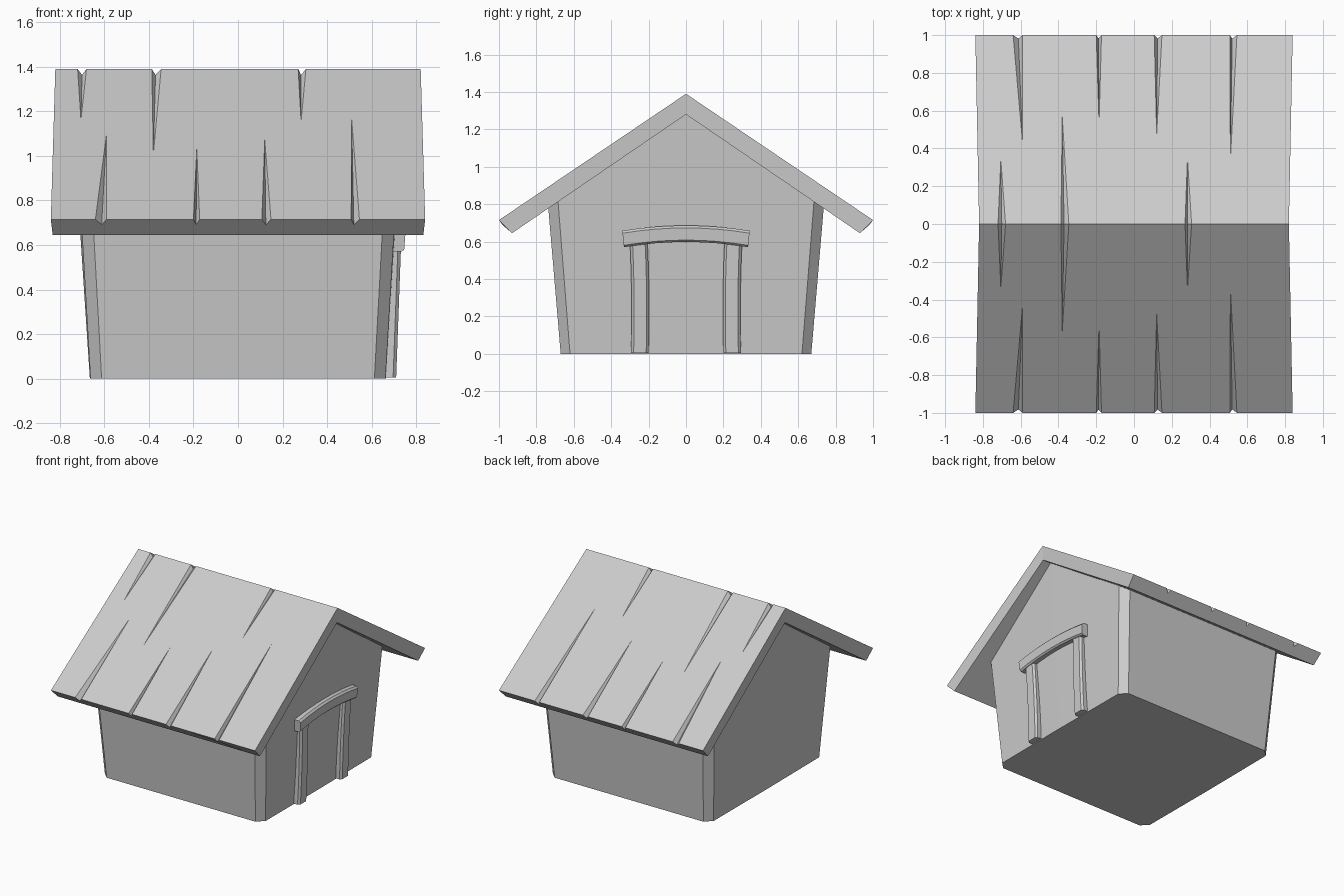
import bpy, bmesh

if "Cube" in bpy.data.objects:
    bpy.data.objects.remove(bpy.data.objects["Cube"], do_unlink=True)

grey = bpy.data.materials.new("plain grey")
grey.use_nodes = True
COLOUR = (0.6, 0.6, 0.6, 1)
grey.diffuse_color = COLOUR
grey.node_tree.nodes["Principled BSDF"].inputs["Base Color"].default_value = COLOUR


def finish(name, bm):
    bmesh.ops.remove_doubles(bm, verts=bm.verts, dist=0.0001)
    bmesh.ops.recalc_face_normals(bm, faces=bm.faces)
    mesh = bpy.data.meshes.new(name)
    bm.to_mesh(mesh)
    bm.free()
    mesh.materials.append(grey)
    obj = bpy.data.objects.new(name, mesh)
    bpy.context.collection.objects.link(obj)
    return obj


def add_face(bm, points):
    bm.faces.new([bm.verts.new(p) for p in points])


def loft(name, rings):
    """Closed skin through matching rings of points, capped at both ends."""
    bm = bmesh.new()
    loops = [[bm.verts.new(p) for p in ring] for ring in rings]
    n = len(loops[0])
    for a, b in zip(loops, loops[1:]):
        for i in range(n):
            j = (i + 1) % n
            bm.faces.new((a[i], a[j], b[j], b[i]))
    bm.faces.new(loops[0])
    bm.faces.new(loops[-1])
    return finish(name, bm)


# House body: flared walls, cut corners, faintly peaked gables
bm = bmesh.new()
for s in (-1, 1):
    foot, apex = (s * 0.665, 0, 0), (s * 0.75, 0, 1.29)
    for t in (-1, 1):
        low_end, low_side = (s * 0.662, t * 0.62, 0), (s * 0.612, t * 0.67, 0)
        top_end, top_side = (s * 0.71, t * 0.685, 0.825), (s * 0.655, t * 0.737, 0.79)
        add_face(bm, [foot, low_end, top_end, apex])
        add_face(bm, [low_end, low_side, top_side, top_end])
for t in (-1, 1):
    low = [(s * 0.612, t * 0.67, 0) for s in (-1, 1)]
    top = [(s * 0.655, t * 0.737, 0.79) for s in (1, -1)]
    add_face(bm, low + top)
    add_face(bm, [(-0.75, 0, 1.29), (-0.71, t * 0.685, 0.825), top[1], top[0],
                  (0.71, t * 0.685, 0.825), (0.75, 0, 1.29)])
add_face(bm, [(-0.665, 0, 0), (-0.662, -0.62, 0), (-0.612, -0.67, 0), (0.612, -0.67, 0),
              (0.662, -0.62, 0), (0.665, 0, 0), (0.662, 0.62, 0), (0.612, 0.67, 0),
              (-0.612, 0.67, 0), (-0.662, 0.62, 0)])
finish("house_body", bm)

# Roof: thick gable slabs with tapering V cracks (left, bottom, right, tip x, tip y)
RIDGE, EAVE = 1.39, 0.715
ridge_cracks = [(-0.72, -0.70, -0.68, -0.705, 0.34), (-0.387, -0.37, -0.345, -0.38, 0.57),
                (0.27, 0.283, 0.305, 0.283, 0.35)]
eave_cracks = [(-0.64, -0.612, -0.59, -0.59, 0.43), (-0.2, -0.188, -0.172, -0.185, 0.53),
               (0.107, 0.125, 0.148, 0.12, 0.47), (0.508, 0.52, 0.545, 0.51, 0.33)]


def slope_z(y):
    return RIDGE + (EAVE - RIDGE) * y


bm = bmesh.new()
for t in (-1, 1):
    ridge_line, eave_line = [(-0.82, 0, RIDGE)], [(-0.84, t, EAVE)]
    cap_line = [(-0.84, t, EAVE)]
    for line, cracks, y, sink in ((ridge_line, ridge_cracks, 0, (0, 0.027)),
                                  (eave_line, eave_cracks, 1, (0.018, 0.025))):
        for left, mid, right, tip_x, tip_y in cracks:
            a, b = (left, t * y, slope_z(y)), (right, t * y, slope_z(y))
            deep = (mid, t * (y - sink[0]), slope_z(y) - sink[1])
            tip = (tip_x, t * tip_y, slope_z(tip_y))
            line += [a, tip, b]
            add_face(bm, [tip, a, deep])
            add_face(bm, [tip, deep, b])
            if y:
                cap_line += [a, deep, b]
    ridge_line.append((0.82, 0, RIDGE))
    eave_line.append((0.84, t, EAVE))
    cap_line.append((0.84, t, EAVE))
    under = [(s * 0.832, t * 0.93, 0.645) for s in (1, -1)]
    inner = [(s * 0.815, 0, 1.28) for s in (-1, 1)]
    add_face(bm, ridge_line + eave_line[::-1])
    add_face(bm, cap_line + under)
    add_face(bm, under + inner)
    for s in (-1, 1):
        add_face(bm, [(s * 0.82, 0, RIDGE), (s * 0.84, t, EAVE),
                      (s * 0.832, t * 0.93, 0.645), (s * 0.815, 0, 1.28)])
finish("roof", bm)

# Door posts: gently bowed, with bevelled front edges
for side, t in (("left", 1), ("right", -1)):
    rings = []
    for i in range(7):
        f = i / 6
        z = 0.005 + 0.595 * f
        shift = 0.022 * f * f - 0.016 * f
        front = 0.71 + 0.022 * f
        outline = [(0.64, 0.2), (front - 0.014, 0.2), (front, 0.213),
                   (front, 0.28), (front - 0.014, 0.294), (0.64, 0.294)]
        rings.append([(x, t * (y + shift), z) for x, y in outline])
    loft("door_post_" + side, rings)

# Arched lintel with bevelled front edges
rings = []
for i in range(9):
    f = i / 4 - 1
    rise = 0.028 * (1 - f * f)
    outline = [(0.66, 0.57), (0.735, 0.57), (0.746, 0.58),
               (0.751, 0.645), (0.738, 0.658), (0.66, 0.658)]
    rings.append([(x, f * (0.332 + 0.1 * (z - 0.57)), z + rise) for x, z in outline])
loft("door_lintel", rings)
